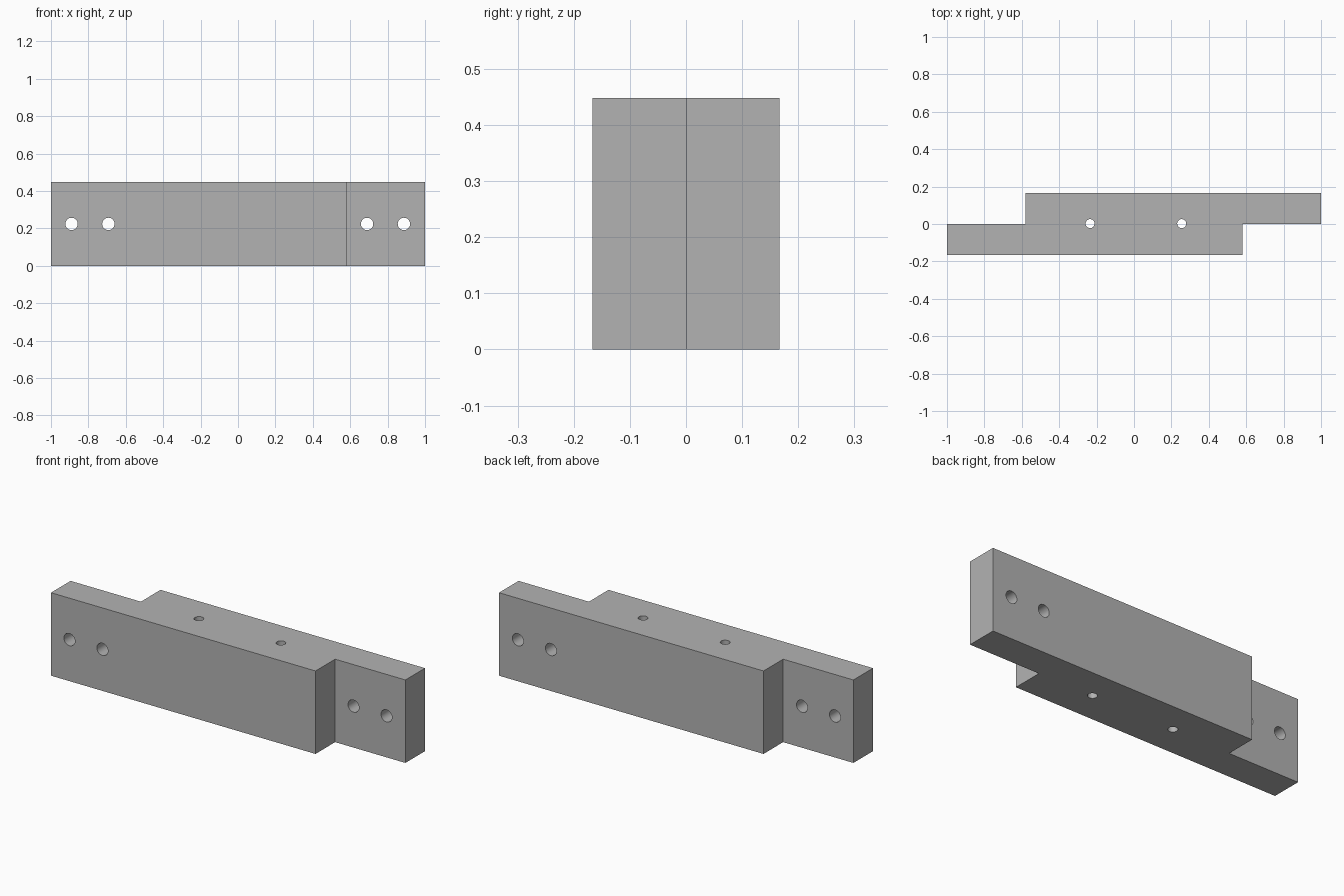
import bpy
import bmesh
from math import pi
from mathutils import Matrix

cube = bpy.data.objects.get("Cube")
if cube:
    bpy.data.objects.remove(cube, do_unlink=True)

HEIGHT, DEPTH, STEP = 0.448, 0.167, 0.58

grey = bpy.data.materials.new("plain grey")
grey.use_nodes = True
colour = (0.45, 0.45, 0.45, 1)
grey.diffuse_color = colour
grey.node_tree.nodes["Principled BSDF"].inputs["Base Color"].default_value = colour


def add_object(name, bm):
    bmesh.ops.recalc_face_normals(bm, faces=bm.faces)
    mesh = bpy.data.meshes.new(name)
    bm.to_mesh(mesh)
    bm.free()
    mesh.materials.append(grey)
    obj = bpy.data.objects.new(name, mesh)
    bpy.context.collection.objects.link(obj)
    return obj


# Stepped block: half the plan outline, repeated by a half turn, then extruded
half = [(-1, 0), (-1, -DEPTH), (STEP, -DEPTH), (STEP, 0)]
outline = half + [(-x, -y) for x, y in half]
bm = bmesh.new()
base = bm.faces.new([bm.verts.new((x, y, 0)) for x, y in outline])
top = bmesh.ops.extrude_face_region(bm, geom=[base])["geom"]
bmesh.ops.translate(bm, vec=(0, 0, HEIGHT),
                    verts=[v for v in top if isinstance(v, bmesh.types.BMVert)])
block = add_object("stepped_block", bm)

# Drills: two bolt holes through each lap, two pin holes down the joint
bm = bmesh.new()


def drill(x, y, radius, matrix):
    bmesh.ops.create_cone(bm, cap_ends=True, segments=32, radius1=radius,
                          radius2=radius, depth=1,
                          matrix=Matrix.Translation((x, y, HEIGHT / 2)) @ matrix)


for x in (-0.89, -0.693, 0.69, 0.887):
    drill(x, 0, 0.033, Matrix.Rotation(pi / 2, 4, "X"))
for x in (-0.235, 0.255):
    drill(x, 0.002, 0.024, Matrix.Identity(4))
drills = add_object("hole_drills", bm)
drills.hide_render = True
drills.hide_viewport = True

# Cut the holes
cut = block.modifiers.new("holes", "BOOLEAN")
cut.operation = "DIFFERENCE"
cut.solver = "EXACT"
cut.object = drills
bpy.context.view_layer.objects.active = block
block.select_set(True)
bpy.ops.object.modifier_apply(modifier=cut.name)
bpy.data.objects.remove(drills, do_unlink=True)

# Smooth the bores and keep the block edges sharp
bpy.ops.object.shade_smooth_by_angle(angle=pi / 6)
